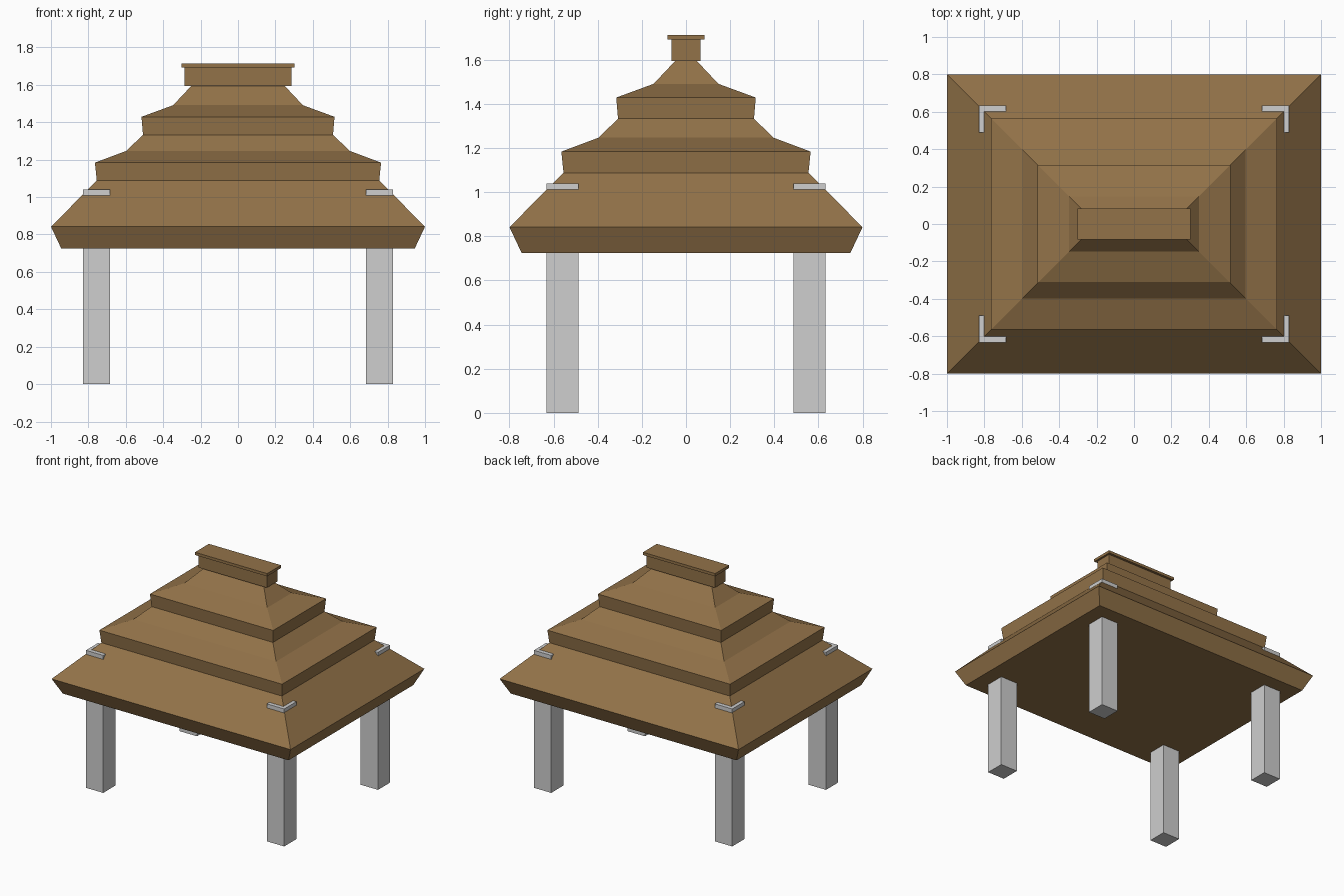
import bpy, bmesh

if "Cube" in bpy.data.objects:
    bpy.data.objects.remove(bpy.data.objects["Cube"])


def material(name, rgb):
    m = bpy.data.materials.new(name)
    m.diffuse_color = (*rgb, 1)
    m.use_nodes = True
    m.node_tree.nodes["Principled BSDF"].inputs["Base Color"].default_value = m.diffuse_color
    return m


brown = material("brown_thatch", (0.29, 0.17, 0.066))
grey = material("pale_grey_stone", (0.62, 0.62, 0.62))


def stack(name, levels, mat, cx=0, cy=0):
    """Loft rectangles (half width, half depth, height) into a closed solid."""
    bm = bmesh.new()
    rings = [[bm.verts.new((cx + sx * hx, cy + sy * hy, z))
              for sx, sy in ((-1, -1), (1, -1), (1, 1), (-1, 1))]
             for hx, hy, z in levels]
    bm.faces.new(rings[0][::-1])
    bm.faces.new(rings[-1])
    for a, b in zip(rings, rings[1:]):
        for i in range(4):
            j = (i + 1) % 4
            bm.faces.new((a[i], a[j], b[j], b[i]))
    me = bpy.data.meshes.new(name)
    bm.to_mesh(me)
    bm.free()
    me.materials.append(mat)
    ob = bpy.data.objects.new(name, me)
    bpy.context.collection.objects.link(ob)
    return ob


# Three-tiered hipped roof; depth is always 0.2 less than width
roof = [(0.945, 0.725), (1.0, 0.842), (0.755, 1.088), (0.765, 1.184),
        (0.597, 1.247), (0.508, 1.333), (0.516, 1.429), (0.347, 1.491),
        (0.249, 1.595)]
stack("tiered_roof", [(h, h - 0.2, z) for h, z in roof], brown)

# Ridge block and its cap
stack("ridge_block", [(0.287, 0.065, 1.595), (0.287, 0.065, 1.692)], brown)
stack("ridge_cap", [(0.302, 0.083, 1.692), (0.302, 0.083, 1.713)], brown)

# Corner posts, whose tops poke through the lower roof
for sx, side in ((-1, "left"), (1, "right")):
    for sy, end in ((-1, "front"), (1, "back")):
        stack(f"{end}_{side}_post", [(0.0725, 0.0725, 0), (0.0725, 0.0725, 1.04)],
              grey, sx * 0.7575, sy * 0.5605)
